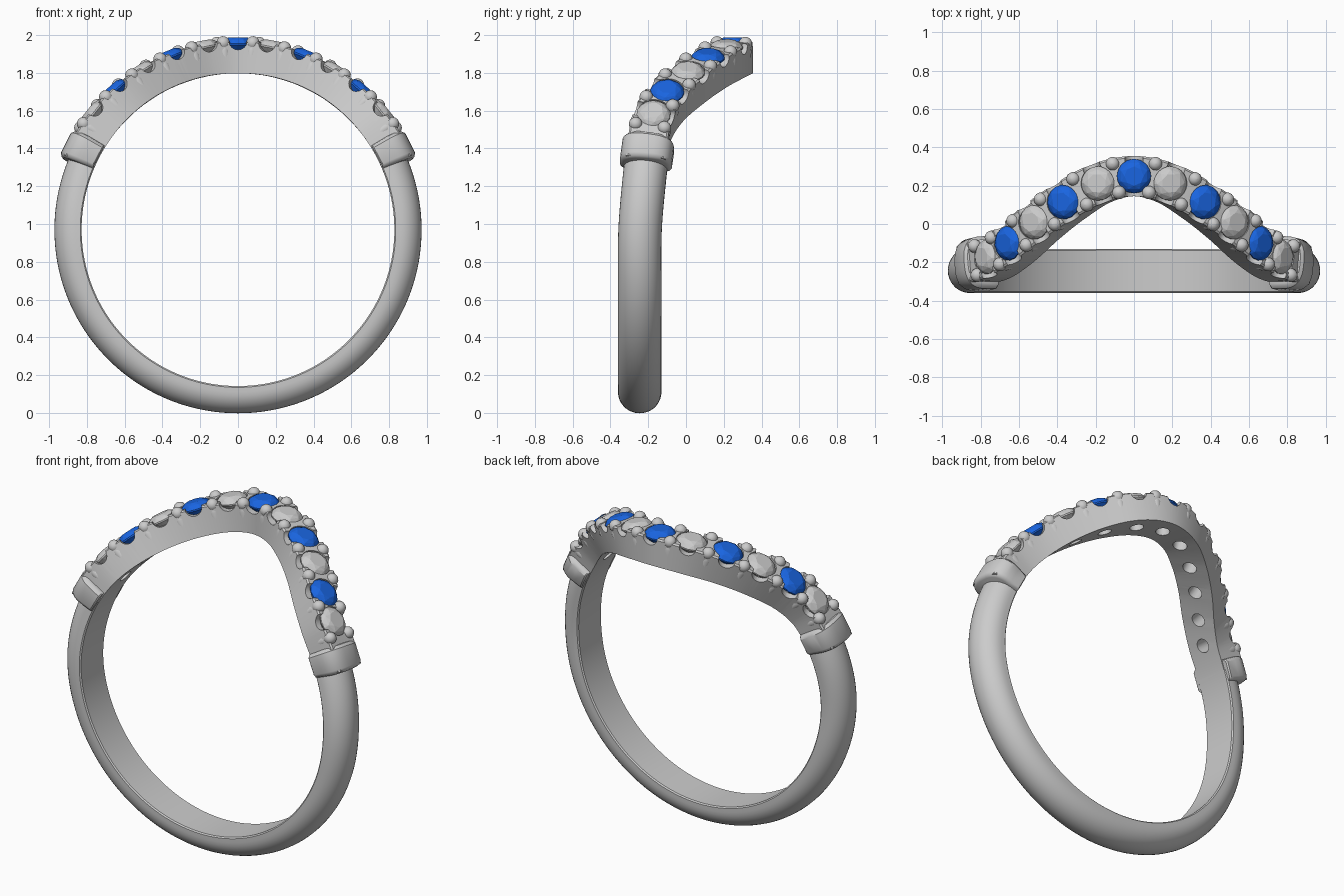
import bpy, bmesh
from math import sin, cos, pi, radians
from mathutils import Vector, Matrix

if "Cube" in bpy.data.objects:
    bpy.data.objects.remove(bpy.data.objects["Cube"])

CZ = 0.97
# sideways drift of the band (angle from the top in degrees, y)
KEYS = [(0, .25), (11, .212), (22, .115), (32, .01), (42, -.1), (51.5, -.172),
        (60, -.2), (70, -.218), (90, -.243), (110, -.245), (180, -.245)]


def slope(i):
    if i == 0 or i == len(KEYS) - 1:
        return 0
    (a, p), (b, q) = KEYS[i - 1], KEYS[i + 1]
    return (q - p) / (b - a)


def drift(deg):
    d = abs((deg + 180) % 360 - 180)
    for i in range(len(KEYS) - 1):
        (a, p), (b, q) = KEYS[i], KEYS[i + 1]
        if d <= b:
            break
    h = b - a
    t = (d - a) / h
    return ((2*t**3 - 3*t**2 + 1) * p + (t**3 - 2*t**2 + t) * h * slope(i)
            + (3*t**2 - 2*t**3) * q + (t**3 - t**2) * h * slope(i + 1))


def frame(deg):
    """Matrix: x along band, y across band, z radial, origin at the ring axis."""
    a = radians(deg)
    dy = (drift(deg + .5) - drift(deg - .5)) / radians(1)
    n = Vector((sin(a), 0, cos(a)))
    t = Vector((.95 * cos(a), dy, -.95 * sin(a))).normalized()
    b = n.cross(t)
    m = Matrix((t, b, n)).transposed().to_4x4()
    m.translation = (0, drift(deg), CZ)
    return m


def finish(name, bm, smooth=True, colour=None):
    bmesh.ops.recalc_face_normals(bm, faces=bm.faces)
    if bm.calc_volume(signed=True) < 0:
        bmesh.ops.reverse_faces(bm, faces=bm.faces)
    me = bpy.data.meshes.new(name)
    bm.to_mesh(me)
    bm.free()
    ob = bpy.data.objects.new(name, me)
    bpy.context.collection.objects.link(ob)
    if colour:
        me.materials.append(colour)
    if smooth:
        smooth_by_angle(ob)
    return ob


def activate(ob):
    bpy.ops.object.select_all(action='DESELECT')
    ob.select_set(True)
    bpy.context.view_layer.objects.active = ob


def smooth_by_angle(ob):
    activate(ob)
    bpy.ops.object.shade_smooth_by_angle(angle=radians(35))


def skin(bm, rings):
    """Closed tube through rings of points, capped at both ends."""
    vs = [[bm.verts.new(p) for p in r] for r in rings]
    n = len(vs[0])
    for r, s in zip(vs, vs[1:]):
        for j in range(n):
            bm.faces.new((r[j], r[(j + 1) % n], s[(j + 1) % n], s[j]))
    bm.faces.new(vs[0])
    bm.faces.new(vs[-1])


def sweep(bm, section, a0, a1, steps):
    skin(bm, [[frame(a0 + (a1 - a0) * i / steps) @ Vector((0, u, r)) for u, r in section]
              for i in range(steps + 1)])


def lathe(bm, m, profile, seg=20):
    """Revolve (radius, height) pairs about the z axis of m."""
    skin(bm, [[m @ Vector((r * cos(2*pi*k/seg), r * sin(2*pi*k/seg), h)) for k in range(seg)]
              for r, h in profile])


def d_section(w, r_in, r_mid, r_out, power=1.0):
    pts = [(-w + .007, r_in), (w - .007, r_in), (w, r_in + .007)]
    for k in range(19):
        c, s = cos(pi * k / 18), sin(pi * k / 18)
        u = w * abs(c) ** power * (1 if c > 0 else -1)
        pts.append((u, r_mid + (r_out - r_mid) * abs(s) ** power))
    return pts + [(-w, r_in + .007)]


# plain lower shank
bm = bmesh.new()
sweep(bm, d_section(.115, .828, .86, .972), 63, 297, 120)
finish("shank", bm)

# collars joining shank and crown
for side, name in ((1, "collar_right"), (-1, "collar_left")):
    bm = bmesh.new()
    rings = []
    for a, g in ((58.9, .026), (59.2, .012), (60.2, 0), (66.4, 0), (67.4, .01), (67.8, .024)):
        m = frame(side * a)
        rings.append([m @ Vector((0, u, r)) for u, r in
                      d_section(.138 - g, .834, .90, 1.022 - g, .75)])
    skin(bm, rings)
    finish(name, bm)

# stone positions, alternating colours outward from the middle
HALF = [0, 11, 22, 32, 42, 51.5]
STONES = [-a for a in HALF[:0:-1]] + HALF

# curved crown band
bm = bmesh.new()
sweep(bm, [(-.105, .828), (.105, .828), (.105, .992), (.095, 1.0), (-.095, 1.0), (-.105, .992)],
      -67.3, 67.3, 117)
crown = finish("crown_band", bm, False)


def carve(bm):
    """Cut one closed shape out of the crown."""
    cutter = finish("cutter", bm, False)
    cutter.hide_render = True
    mod = crown.modifiers.new("carve", 'BOOLEAN')
    mod.operation = 'DIFFERENCE'
    mod.solver = 'EXACT'
    mod.object = cutter
    activate(crown)
    bpy.ops.object.modifier_apply(modifier="carve")
    bpy.data.objects.remove(cutter)


# stone seats with drilled holes, and side scallops
for a in STONES:
    m = frame(a)
    bm = bmesh.new()
    lathe(bm, m, [(.04, .76), (.04, .925), (.088, .975), (.088, 1.1)], 28)
    carve(bm)
    bm = bmesh.new()
    across = m @ Matrix.Translation((0, 0, 1.0)) @ Matrix.Rotation(pi / 2, 4, 'X')
    lathe(bm, across, [(.048, -.14), (.048, .14)], 24)
    carve(bm)
smooth_by_angle(crown)

# faceted round stones
blue = bpy.data.materials.new("blue_stone")
blue.diffuse_color = (.01, .13, .75, 1)
blue.use_nodes = True
blue.node_tree.nodes["Principled BSDF"].inputs["Base Color"].default_value = blue.diffuse_color
for i, a in enumerate(STONES):
    bm = bmesh.new()
    m = frame(a)
    for n, rad, h, turn in ((8, .05, 1.018, 0), (8, .073, 1.007, .5), (16, .09, .985, 0),
                            (16, .09, .977, 0), (8, .05, .938, .5), (1, 0, .90, 0)):
        for k in range(n):
            t = 2 * pi * (k + turn) / n
            bm.verts.new(m @ Vector((rad * cos(t), rad * sin(t), h)))
    bmesh.ops.convex_hull(bm, input=bm.verts)
    finish(f"stone_{i + 1}", bm, False, blue if i % 2 else None)

# ball-tipped prongs in pairs between the stones
gaps = [(a + b) / 2 for a, b in zip(STONES, STONES[1:])]
gaps = [-56.3] + gaps + [56.3]
bm = bmesh.new()
for a in gaps:
    for s in (-1, 1):
        m = frame(a) @ Matrix.Translation((0, s * .077, 0))
        ball = [(.036 * cos(radians(t)), .991 + .036 * sin(radians(t)))
                for t in range(-40, 90, 16)]
        lathe(bm, m, [(.02, .85), (.033, .95)] + ball + [(.003, 1.027)], 16)
finish("prongs", bm)
